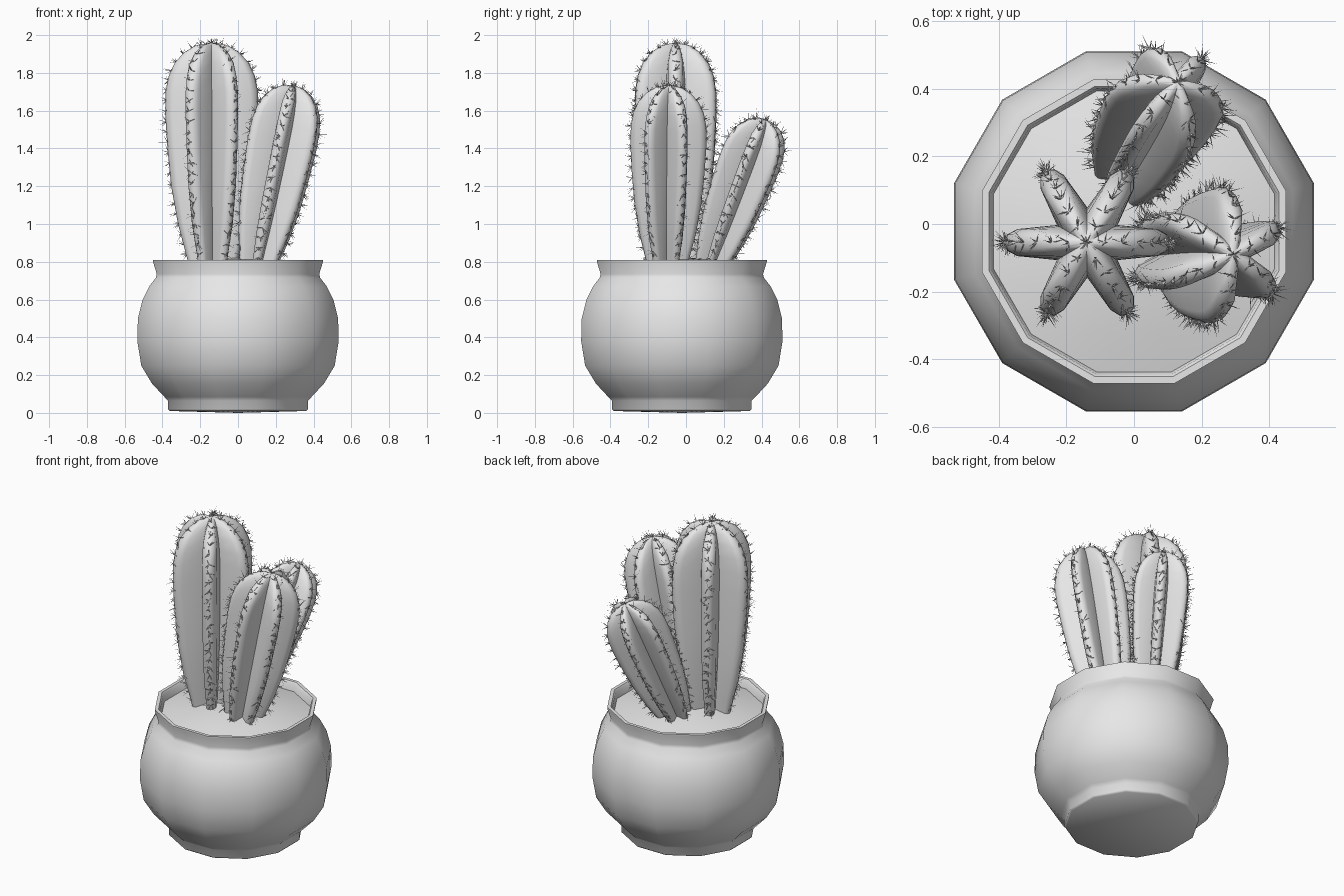
import bpy, bmesh, math, random
from mathutils import Vector, Matrix

random.seed(4)
if "Cube" in bpy.data.objects:
    bpy.data.objects.remove(bpy.data.objects["Cube"], do_unlink=True)

SIDES = 12
RIBS = 6
CENTRE_Y = -0.022

grey = bpy.data.materials.new("plain grey")
grey.use_nodes = True
grey.diffuse_color = (0.8, 0.8, 0.8, 1)
grey.node_tree.nodes["Principled BSDF"].inputs["Base Color"].default_value = (0.8, 0.8, 0.8, 1)


def finish(name, bm, angle=None):
    bmesh.ops.recalc_face_normals(bm, faces=bm.faces)
    mesh = bpy.data.meshes.new(name)
    bm.to_mesh(mesh)
    bm.free()
    mesh.materials.append(grey)
    obj = bpy.data.objects.new(name, mesh)
    bpy.context.collection.objects.link(obj)
    if angle:
        bpy.ops.object.select_all(action='DESELECT')
        obj.select_set(True)
        bpy.context.view_layer.objects.active = obj
        bpy.ops.object.shade_smooth_by_angle(angle=math.radians(angle))
    return obj


def bridge(bm, rings):
    """Join neighbouring rings with quads, or triangles where a ring is a single point."""
    for a, b in zip(rings, rings[1:]):
        n = max(len(a), len(b))
        for i in range(n):
            j = (i + 1) % n
            if len(a) == 1:
                bm.faces.new((a[0], b[i], b[j]))
            elif len(b) == 1:
                bm.faces.new((a[i], a[j], b[0]))
            else:
                bm.faces.new((a[i], a[j], b[j], b[i]))


def lathe(name, profile, angle):
    """Twelve-sided turned form; profile radii are measured to the flats."""
    bm = bmesh.new()
    rings = []
    for r, z in profile:
        if r == 0:
            rings.append([bm.verts.new((0, CENTRE_Y, z))])
            continue
        r /= math.cos(math.pi / SIDES)
        turns = [math.tau * (i + 0.5) / SIDES for i in range(SIDES)]
        rings.append([bm.verts.new((r * math.cos(t), CENTRE_Y + r * math.sin(t), z)) for t in turns])
    bridge(bm, rings)
    return finish(name, bm, angle)


# Pot with foot, round belly, flared collar and inner lip
lathe("pot", [(0, 0), (0.36, 0.01), (0.37, 0.02), (0.37, 0.065), (0.39, 0.085),
              (0.455, 0.155), (0.512, 0.25), (0.533, 0.38), (0.53, 0.5), (0.505, 0.6),
              (0.47, 0.67), (0.435, 0.715), (0.43, 0.735), (0.45, 0.8), (0.45, 0.81),
              (0.43, 0.81), (0.422, 0.8), (0.412, 0.73)], 50)

# Gently mounded soil
lathe("soil", [(0.418, 0.755), (0.3, 0.785), (0.15, 0.812), (0, 0.825)], 50)

# Rib radius against height along the stem, for a stem of full size
STEM = [(0, 0.125), (0.1, 0.15), (0.22, 0.182), (0.42, 0.217), (0.62, 0.236), (0.8, 0.247),
        (0.92, 0.244), (1.0, 0.228), (1.07, 0.195), (1.125, 0.145), (1.16, 0.085), (1.17, 0.035)]


def rib_section(r, size):
    """Cross-section of a ribbed stem: rounded fins with deep valleys between."""
    w = min(0.04 * size, 0.2 * r)
    points = []
    for k in range(RIBS):
        turn = Matrix.Rotation(math.tau * k / RIBS, 2)
        fin = [(0.84 * r, -w), (0.96 * r, -0.6 * w), (r, 0), (0.96 * r, 0.6 * w), (0.84 * r, w)]
        valley = Vector((0.42 * r * math.cos(math.pi / RIBS), 0.42 * r * math.sin(math.pi / RIBS)))
        points += [turn @ Vector(p) for p in fin] + [turn @ valley]
    return points


def add_spine(bm, base, direction, length, width):
    side = direction.orthogonal().normalized()
    other = direction.cross(side)
    foot = [bm.verts.new(base + width * (side * math.cos(a) + other * math.sin(a)))
            for a in (0, math.tau / 3, 2 * math.tau / 3)]
    bridge(bm, [foot, [bm.verts.new(base + direction * length)]])


def scatter(normal, spread):
    jitter = Vector([random.gauss(0, 1) for _ in range(3)]).normalized()
    return (normal + jitter * spread).normalized()


def cactus(name, base, tip, turn, girth):
    base, tip = Vector(base), Vector(tip)
    axis = tip - base
    stretch = axis.length / STEM[-1][0]
    place = (Matrix.Translation(base) @ axis.to_track_quat('Z', 'Y').to_matrix().to_4x4())
    # Set the rib direction as seen from above
    heading = place.to_3x3() @ Vector((1, 0, 0))
    place = place @ Matrix.Rotation(math.radians(turn) - math.atan2(heading.y, heading.x), 4, 'Z')

    # Ribbed body
    bm = bmesh.new()
    rings = [[bm.verts.new((0, 0, 0))]]
    for h, r in STEM:
        rings.append([bm.verts.new((p.x, p.y, h * stretch)) for p in rib_section(r * girth, girth)])
    rings.append([bm.verts.new((0, 0, STEM[-1][0] * stretch + 0.004))])
    bridge(bm, rings)
    bm.transform(place)
    finish(name, bm, 65)

    # Spine clusters walked along every rib crest
    bm = bmesh.new()
    crest = [Vector((r * girth, 0, h * stretch)) for h, r in STEM]
    for k in range(RIBS):
        spin = Matrix.Rotation(math.tau * k / RIBS, 3, 'Z')
        travelled, next_stop = 0.0, 0.06
        for a, b in zip(crest, crest[1:]):
            step = b - a
            normal = Vector((step.z, 0, -step.x)).normalized()
            while next_stop < travelled + step.length:
                spot = a + step * ((next_stop - travelled) / step.length)
                for _ in range(6):
                    add_spine(bm, spin @ (spot - normal * 0.004), spin @ scatter(normal, 1.1),
                              random.uniform(0.025, 0.055), 0.0025)
                next_stop += 0.055
            travelled += step.length
    # Tuft at the crown
    for _ in range(24):
        add_spine(bm, Vector((0, 0, STEM[-1][0] * stretch)), scatter(Vector((0, 0, 1)), 1.3),
                  random.uniform(0.02, 0.04), 0.0025)
    bm.transform(place)
    finish(name + "_spines", bm)


cactus("tall_cactus", (-0.135, -0.055, 0.78), (-0.14, -0.055, 1.955), 0, 1.0)
cactus("left_cactus", (0.10, -0.10, 0.76), (0.295, -0.09, 1.73), 25, 0.82)
cactus("back_cactus", (-0.03, 0.13, 0.77), (0.13, 0.42, 1.55), 50, 0.71)
